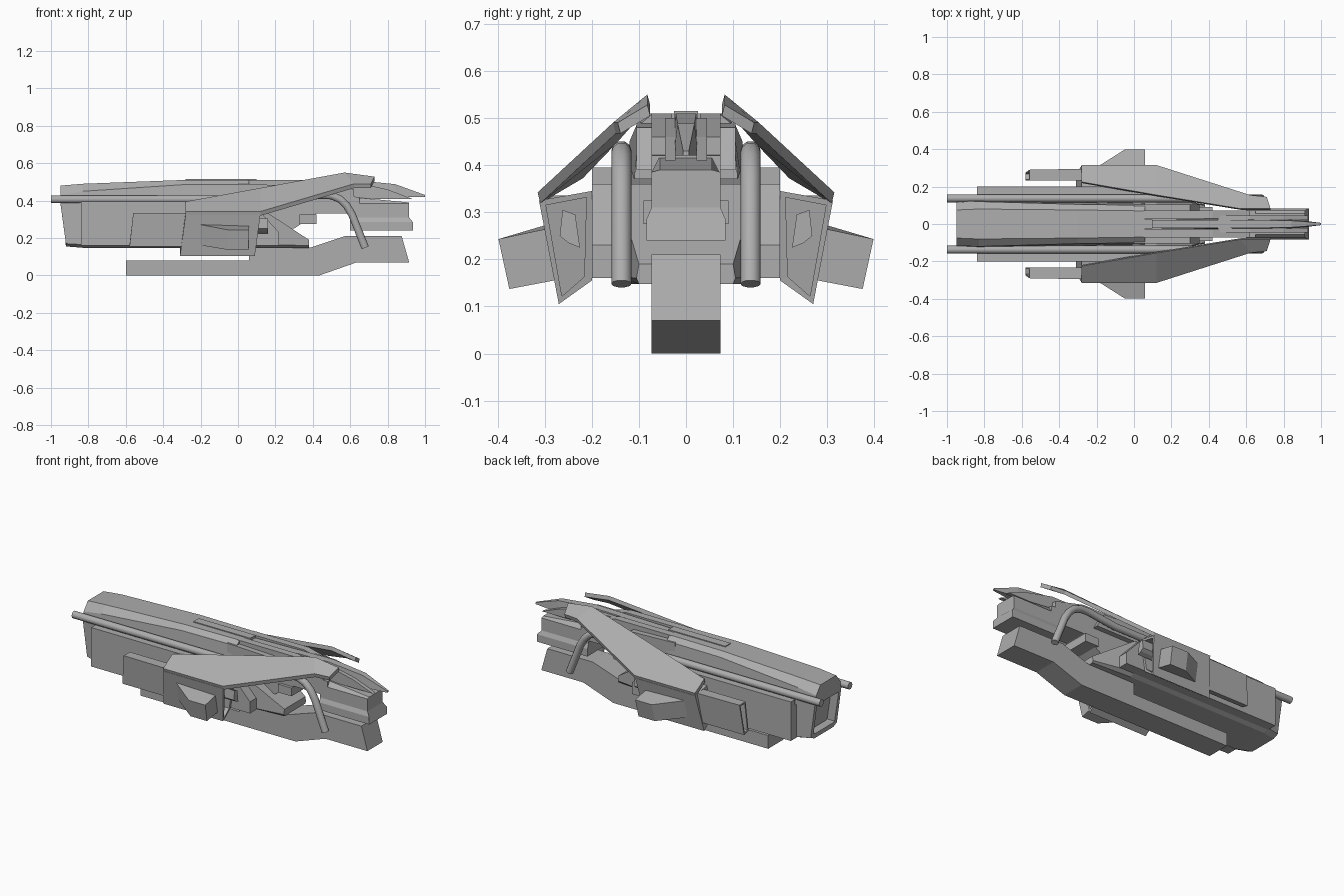
import bpy, bmesh
from mathutils import Vector

if "Cube" in bpy.data.objects:
    bpy.data.objects.remove(bpy.data.objects["Cube"])

grey = bpy.data.materials.new("hull_grey")
grey.diffuse_color = (0.42, 0.42, 0.42, 1)
grey.use_nodes = True
grey.node_tree.nodes["Principled BSDF"].inputs["Base Color"].default_value = grey.diffuse_color


def finish(name, bm, mirror=False):
    bmesh.ops.recalc_face_normals(bm, faces=bm.faces[:])
    me = bpy.data.meshes.new(name)
    bm.to_mesh(me)
    bm.free()
    me.materials.append(grey)
    ob = bpy.data.objects.new(name, me)
    bpy.context.collection.objects.link(ob)
    if mirror:
        m = ob.modifiers.new("Mirror", 'MIRROR')
        m.use_axis = (False, True, False)
        m.use_mirror_merge = False
    return ob


def prism(name, profile, y0, y1, mirror=False):
    """Extrude an x-z profile from y0 to y1."""
    bm = bmesh.new()
    f = bm.faces.new([bm.verts.new((x, y0, z)) for x, z in profile])
    r = bmesh.ops.extrude_face_region(bm, geom=[f])
    for v in r["geom"]:
        if isinstance(v, bmesh.types.BMVert):
            v.co.y = y1
    return finish(name, bm, mirror)


def loft(name, sections, mirror=False, recess=None):
    """Join matching sections; recess = (x direction, inset, depth) hollows an end."""
    bm = bmesh.new()
    rings = [[bm.verts.new(p) for p in s] for s in sections]
    n = len(rings[0])
    for a, b in zip(rings, rings[1:]):
        for i in range(n):
            j = (i + 1) % n
            bm.faces.new((a[i], a[j], b[j], b[i]))
    ends = {-1: bm.faces.new(rings[0][::-1]), 1: bm.faces.new(rings[-1])}
    bmesh.ops.recalc_face_normals(bm, faces=bm.faces[:])
    if recess:
        d, inset, depth = recess
        f = ends[d]
        bmesh.ops.inset_individual(bm, faces=[f], thickness=inset)
        r = bmesh.ops.extrude_discrete_faces(bm, faces=[f])
        for v in r["faces"][0].verts:
            v.co.x -= d * depth
    return finish(name, bm, mirror)


def sym(x, half, dx=None):
    """Symmetric y-z section from its right half, listed bottom to top."""
    dx = dx or [0] * len(half)
    right = [(x + d, y, z) for (y, z), d in zip(half, dx)]
    return right + [(a, -y, z) for a, y, z in right[::-1]]


def box(name, x0, x1, y0, y1, z0, z1, mirror=False):
    return prism(name, [(x0, z0), (x1, z0), (x1, z1), (x0, z1)], y0, y1, mirror)


# keel bar that steps up under the nose
prism("keel", [(-.6, 0), (.435, 0), (.635, .07), (.915, .07), (.875, .21), (.57, .21),
               (.39, .15), (.06, .15), (.06, .08), (-.6, .08)], -.073, .073)

# central hull with sloping front and bevelled underside
low = [(.115, .148), (.15, .165), (.15, .39)]
loft("main_hull", [sym(-.95, [(.09, .155), (.125, .17), (.125, .39)], [.03, .03, 0]),
                   sym(-.83, low), sym(.12, [(.115, .148), (.15, .165), (.15, .36)]),
                   sym(.38, [(.10, .148), (.105, .16), (.10, .19)])], recess=(-1, .03, .05))

# flank boxes and ledges
prism("flank", [(-.84, .16), (.22, .16), (.22, .23), (.10, .36), (-.84, .36)], .14, .20, True)
box("flank_ledge", -.84, .06, .158, .20, .36, .395, True)

# dorsal fairing, thicker toward the middle
loft("dorsal_fairing", [sym(-.95, [(.125, .385), (.115, .43), (.075, .48)]),
                        sym(-.83, [(.125, .385), (.12, .45), (.08, .49)]),
                        sym(-.3, [(.115, .385), (.105, .485), (.075, .51)]),
                        sym(.06, [(.11, .37), (.10, .485), (.07, .51)])])
box("dorsal_strip", -.28, .1, -.025, .025, .50, .515)

# front neck, twin rails and shoulder strips
prism("neck", [(.05, .25), (.3, .25), (.42, .33), (.65, .33), (.65, .42), (.05, .44)], -.073, .073)
prism("top_rail", [(.05, .42), (.62, .41), (.62, .46), (.42, .51), (.05, .51)], .03, .073, True)
prism("shoulder_strip", [(.0, .39), (.35, .39), (.3, .48), (.0, .49)], .07, .105, True)

# long spine ending in a pointed beak
loft("spine_beak", [sym(.1, [(.022, .42), (.022, .50)]),
                    sym(.62, [(.03, .42), (.022, .51)]),
                    sym(.84, [(.026, .42), (.018, .488)]),
                    sym(1.0, [(.006, .42), (.006, .43)])])
prism("beak_cheek", [(.45, .41), (.93, .41), (.80, .46), (.62, .50), (.45, .50)], .022, .045, True)

# nose block with wider jaw
loft("nose_block", [sym(.6, [(.073, .29), (.073, .385), (.055, .42)]),
                    sym(.915, [(.073, .29), (.073, .385), (.055, .39)])])
loft("nose_jaw", [sym(.6, [(.084, .24), (.084, .285), (.073, .31)]),
                  sym(.935, [(.084, .24), (.084, .285), (.073, .31)], [0, 0, -.02])])
box("chin_block", .33, .42, -.09, .09, .275, .325)

# side pods with hollow front
loft("side_pod", [[(-.28, .20, .345), (-.28, .312, .325), (-.31, .27, .105), (-.31, .20, .155)],
                  [(.12, .20, .345), (.12, .312, .325), (.09, .27, .105), (.09, .20, .155)]],
     True, (1, .018, .10))
loft("pod_nub", [[(x, .225, .225), (x, .25, .235), (x, .268, .25), (x, .262, .305), (x, .235, .295)]
                 for x in (.0, .16)], True)

# trailing engine boxes with hollow rear
loft("engine_box", [[(-.56, .232, .335), (-.56, .29, .335), (-.58, .275, .155), (-.58, .232, .165)],
                    [(-.28, .232, .335), (-.28, .295, .335), (-.30, .275, .155), (-.30, .232, .165)]],
     True, (-1, .012, .04))

# outer stub fins, swept at the back
loft("stub_fin", [[(-.22, .29, .275), (.06, .29, .266), (.06, .27, .157), (-.22, .27, .165)],
                  [(-.05, .398, .243), (.06, .398, .243), (.055, .375, .137), (-.055, .375, .137)]], True)

# long sloped armour wings
edge = [((-.28, .225, .395), (-.28, .315, .342)), ((.12, .155, .468), (.12, .315, .342)),
        ((.57, .082, .55), (.62, .155, .49)), ((.73, .082, .528), (.71, .145, .49))]
down = Vector((0, -.006, -.023))
loft("armour_wing", [[Vector(a), Vector(b), Vector(b) + down, Vector(a) + down] for a, b in edge], True)

# round rails that curve down into handles
path = [(-1, .407), (.25, .407), (.36, .42), (.44, .43), (.50, .427), (.545, .408), (.58, .375),
        (.61, .325), (.68, .148)]
for side, label in ((1, "left"), (-1, "right")):
    cu = bpy.data.curves.new("tube_rail_" + label, 'CURVE')
    cu.dimensions = '3D'
    cu.bevel_depth = .0215
    cu.bevel_resolution = 3
    cu.use_fill_caps = True
    sp = cu.splines.new('POLY')
    sp.points.add(len(path) - 1)
    for p, (x, z) in zip(sp.points, path):
        p.co = (x, side * .137, z, 1)
    sp.use_smooth = True
    cu.materials.append(grey)
    bpy.context.collection.objects.link(bpy.data.objects.new("tube_rail_" + label, cu))
